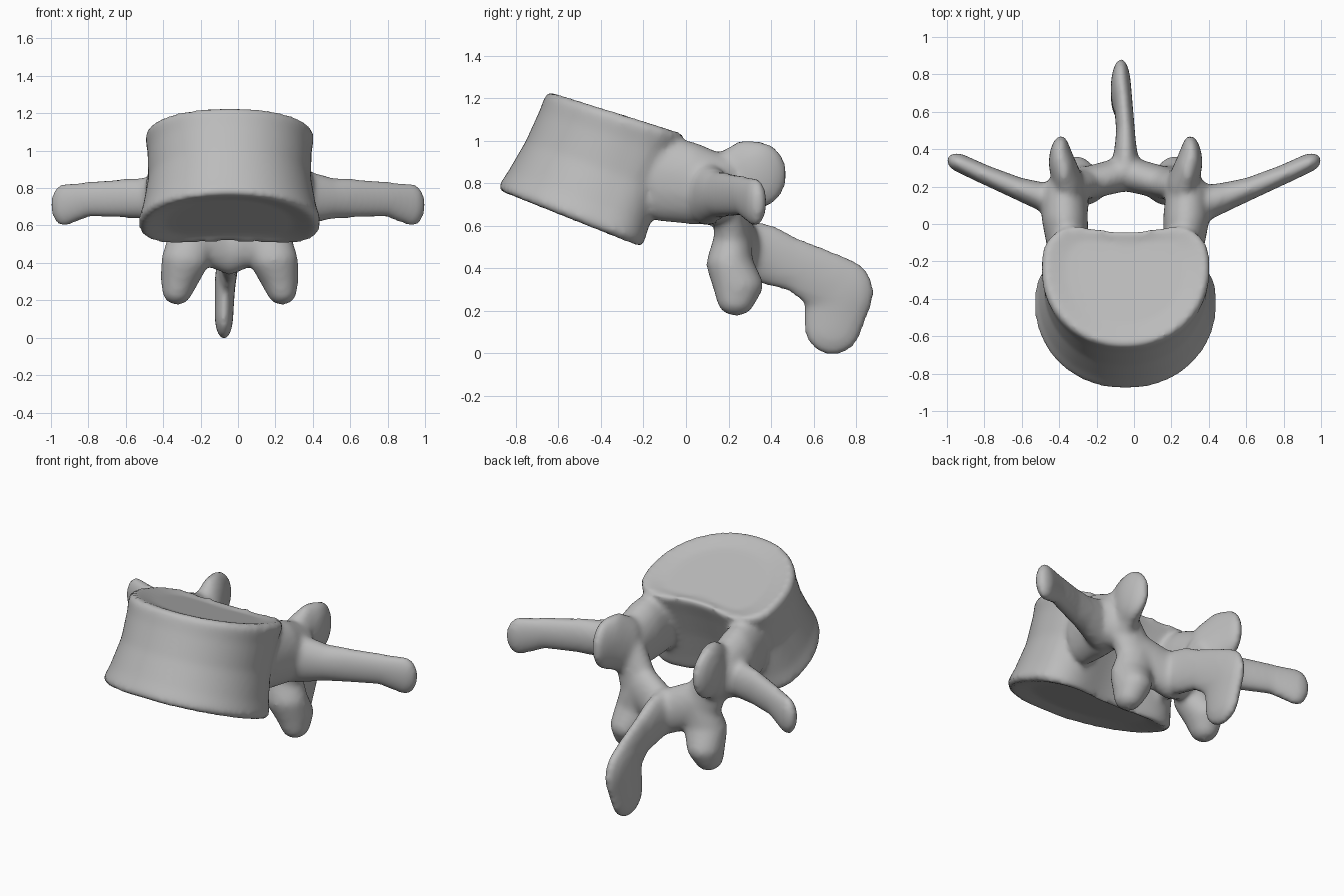
import bpy, bmesh, math
from mathutils import Vector, Matrix

if "Cube" in bpy.data.objects:
    bpy.data.objects.remove(bpy.data.objects["Cube"], do_unlink=True)

bone = bpy.data.materials.new("bone_grey")
bone.use_nodes = True
bone.diffuse_color = (0.5, 0.5, 0.5, 1)
bone.node_tree.nodes["Principled BSDF"].inputs["Base Color"].default_value = (0.5, 0.5, 0.5, 1)

MID = -0.045  # the mid plane sits slightly off centre
bm = bmesh.new()

# Unit sphere points, shared by all the hulls
ball = bmesh.new()
bmesh.ops.create_icosphere(ball, subdivisions=3, radius=1)
BALL = [v.co.copy() for v in ball.verts]
ball.free()


def chain(nodes, side=1, mid=MID, turn=0):
    """Hull each pair of neighbouring ellipsoids: ((x, y, z), (rx, ry, rz))."""
    for pair in zip(nodes, nodes[1:]):
        verts = []
        for (x, y, z), radii in pair:
            place = (Matrix.Translation((mid + side * x, y, z))
                     @ Matrix.Rotation(side * turn, 4, 'Z') @ Matrix.Diagonal((*radii, 1)))
            verts += [bm.verts.new(place @ p) for p in BALL]
        bmesh.ops.convex_hull(bm, input=verts)
        loose = [v for v in bm.verts if not v.link_faces]
        bmesh.ops.delete(bm, geom=loose, context='VERTS')


def power(v, p):
    return math.copysign(abs(v) ** p, v)


# Processes and arch, mirrored left and right
for side in (-1, 1):
    # Pedicle
    chain([((0.31, -0.12, 0.82), (0.11, 0.1, 0.2)),
           ((0.325, 0.03, 0.80), (0.125, 0.09, 0.195)),
           ((0.33, 0.18, 0.77), (0.115, 0.08, 0.16))], side)
    # Upper joint process
    chain([((0.31, 0.2, 0.78), (0.09, 0.11, 0.18)),
           ((0.33, 0.28, 0.83), (0.065, 0.12, 0.175)),
           ((0.355, 0.35, 0.84), (0.055, 0.125, 0.155))], side, turn=0.1)
    # Transverse process, rooted broadly on the pedicle
    chain([((0.34, 0.1, 0.75), (0.1, 0.1, 0.15)),
           ((0.5, 0.15, 0.745), (0.08, 0.075, 0.11)),
           ((0.62, 0.19, 0.745), (0.06, 0.06, 0.105)),
           ((0.8, 0.265, 0.74), (0.06, 0.052, 0.095)),
           ((0.93, 0.325, 0.71), (0.075, 0.05, 0.115))], side, mid=0, turn=0.4)
    # Lamina, from the pedicle down to the midline
    chain([((0.29, 0.2, 0.74), (0.10, 0.08, 0.13)),
           ((0.22, 0.215, 0.57), (0.12, 0.085, 0.14)),
           ((0.0, 0.27, 0.475), (0.07, 0.095, 0.14))], side)
    # Lower joint process
    chain([((0.2, 0.22, 0.53), (0.13, 0.09, 0.1)),
           ((0.235, 0.205, 0.42), (0.13, 0.11, 0.1)),
           ((0.265, 0.245, 0.32), (0.105, 0.12, 0.085)),
           ((0.28, 0.235, 0.25), (0.08, 0.09, 0.075))], side)

# Spinous process, a thin blade that droops and widens at its end
chain([((0.0, 0.28, 0.49), (0.08, 0.08, 0.14)),
       ((0.0, 0.4, 0.46), (0.06, 0.08, 0.145)),
       ((0.0, 0.5, 0.42), (0.05, 0.08, 0.13)),
       ((-0.015, 0.67, 0.33), (0.05, 0.13, 0.15)),
       ((-0.025, 0.72, 0.285), (0.055, 0.165, 0.17)),
       ((-0.03, 0.69, 0.12), (0.05, 0.135, 0.13))])

# Body: tilted rounded drum with a waist, a hollow back and dished end plates
front_low, back_low = Vector((0, -0.89, 0.765)), Vector((0, -0.16, 0.475))
front_top, back_top = Vector((0, -0.65, 1.235)), Vector((0, 0.04, 1.02))
SIDES = 64
DISH = 0.7
rings = []
for t, size in ((0.05, DISH), (0.0, 0.95), (0.05, 1.01), (0.2, 0.97), (0.5, 0.93),
                (0.8, 0.96), (0.95, 1.0), (1.0, 0.95), (0.96, DISH)):
    front, back = front_low.lerp(front_top, t), back_low.lerp(back_top, t)
    centre, along = front.lerp(back, 0.6), back - front
    width = (0.485 - 0.035 * t) * size
    reach = size if size == DISH else (1 + size) / 2
    ring = []
    for i in range(SIDES):
        a = math.tau * i / SIDES
        c, s = math.cos(a), math.sin(a)
        depth = 0.4 * (power(s, 0.6) - 0.27 * s ** 8) if s > 0 else 0.6 * s
        p = centre + along * depth * reach
        across = power(c, 0.85) if s > 0 else power(c, 0.95)
        ring.append(bm.verts.new((MID + width * across, p.y, p.z)))
    rings.append(ring)
for low, high in zip(rings, rings[1:]):
    for i in range(SIDES):
        j = (i + 1) % SIDES
        bm.faces.new((low[i], low[j], high[j], high[i]))
bm.faces.new(rings[0][::-1])
bm.faces.new(rings[-1])

bmesh.ops.recalc_face_normals(bm, faces=bm.faces[:])
mesh = bpy.data.meshes.new("vertebra")
bm.to_mesh(mesh)
bm.free()
vertebra = bpy.data.objects.new("vertebra", mesh)
bpy.context.collection.objects.link(vertebra)
mesh.materials.append(bone)

# Fuse the parts into one soft surface
fuse = vertebra.modifiers.new("fuse", 'REMESH')
fuse.mode = 'VOXEL'
fuse.voxel_size = 0.016
fuse.use_smooth_shade = True
soften = vertebra.modifiers.new("soften", 'SMOOTH')
soften.factor = 0.5
soften.iterations = 10
